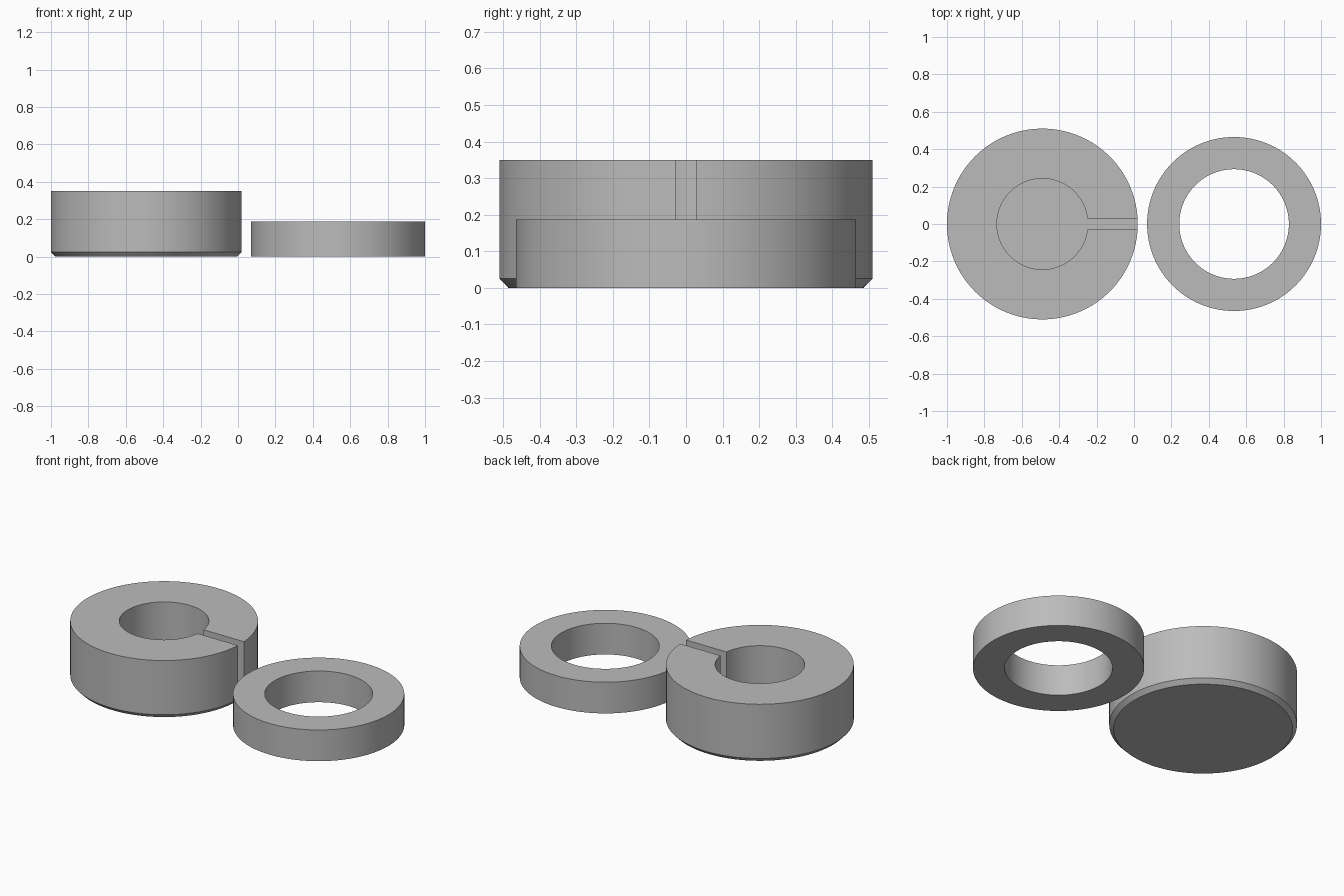
import bpy, bmesh, math

SEGMENTS = 128

cube = bpy.data.objects.get("Cube")
if cube:
    bpy.data.objects.remove(cube, do_unlink=True)

grey = bpy.data.materials.new("plain grey")
grey.use_nodes = True
colour = (0.5, 0.5, 0.5, 1)
grey.diffuse_color = colour
grey.node_tree.nodes["Principled BSDF"].inputs["Base Color"].default_value = colour


def make_object(name, bm, x):
    bmesh.ops.recalc_face_normals(bm, faces=bm.faces)
    mesh = bpy.data.meshes.new(name)
    bm.to_mesh(mesh)
    bm.free()
    mesh.materials.append(grey)
    obj = bpy.data.objects.new(name, mesh)
    obj.location.x = x
    bpy.context.collection.objects.link(obj)
    return obj


def lathe(name, profile, x, closed):
    """Spin a radius/height profile around the z axis."""
    bm = bmesh.new()
    points = [bm.verts.new((r, 0, z)) for r, z in profile]
    edges = [bm.edges.new(pair) for pair in zip(points, points[1:])]
    if closed:
        edges.append(bm.edges.new((points[-1], points[0])))
    bmesh.ops.spin(bm, geom=points + edges, cent=(0, 0, 0), axis=(0, 0, 1),
                   angle=math.tau, steps=SEGMENTS, use_duplicate=False)
    bmesh.ops.remove_doubles(bm, verts=bm.verts, dist=0.0001)
    if not closed:
        bmesh.ops.holes_fill(bm, edges=bm.edges, sides=0)
    return make_object(name, bm, x)


def smooth(obj):
    bpy.ops.object.select_all(action='DESELECT')
    obj.select_set(True)
    bpy.context.view_layer.objects.active = obj
    bpy.ops.object.shade_smooth_by_angle(angle=math.radians(30))


# Round body with a chamfered bottom edge
body = lathe("slotted_body", [(0.486, 0), (0.51, 0.025), (0.51, 0.35)], -0.49, False)

# Keyhole cutter: blind bore joined to a slot that opens on the side
bore, half_slot, floor, reach = 0.243, 0.029, 0.1, 0.6
start = math.asin(half_slot / bore)
outline = [(reach, half_slot)]
for i in range(SEGMENTS + 1):
    a = start + (math.tau - 2 * start) * i / SEGMENTS
    outline.append((bore * math.cos(a), bore * math.sin(a)))
outline.append((reach, -half_slot))
bm = bmesh.new()
base = bm.faces.new([bm.verts.new((px, py, floor)) for px, py in outline])
top = bmesh.ops.extrude_face_region(bm, geom=[base], use_keep_orig=True)["geom"]
bmesh.ops.translate(bm, vec=(0, 0, 0.4),
                    verts=[v for v in top if isinstance(v, bmesh.types.BMVert)])
cutter = make_object("keyhole_cutter", bm, -0.49)
cutter.hide_render = True

cut = body.modifiers.new("keyhole", 'BOOLEAN')
cut.operation = 'DIFFERENCE'
cut.solver = 'EXACT'
cut.object = cutter
bpy.context.view_layer.objects.active = body
bpy.ops.object.modifier_apply(modifier=cut.name)
bpy.data.objects.remove(cutter, do_unlink=True)
smooth(body)

# Separate flat ring
ring = lathe("flat_ring", [(0.293, 0), (0.465, 0), (0.465, 0.187), (0.293, 0.187)],
             0.535, True)
smooth(ring)
